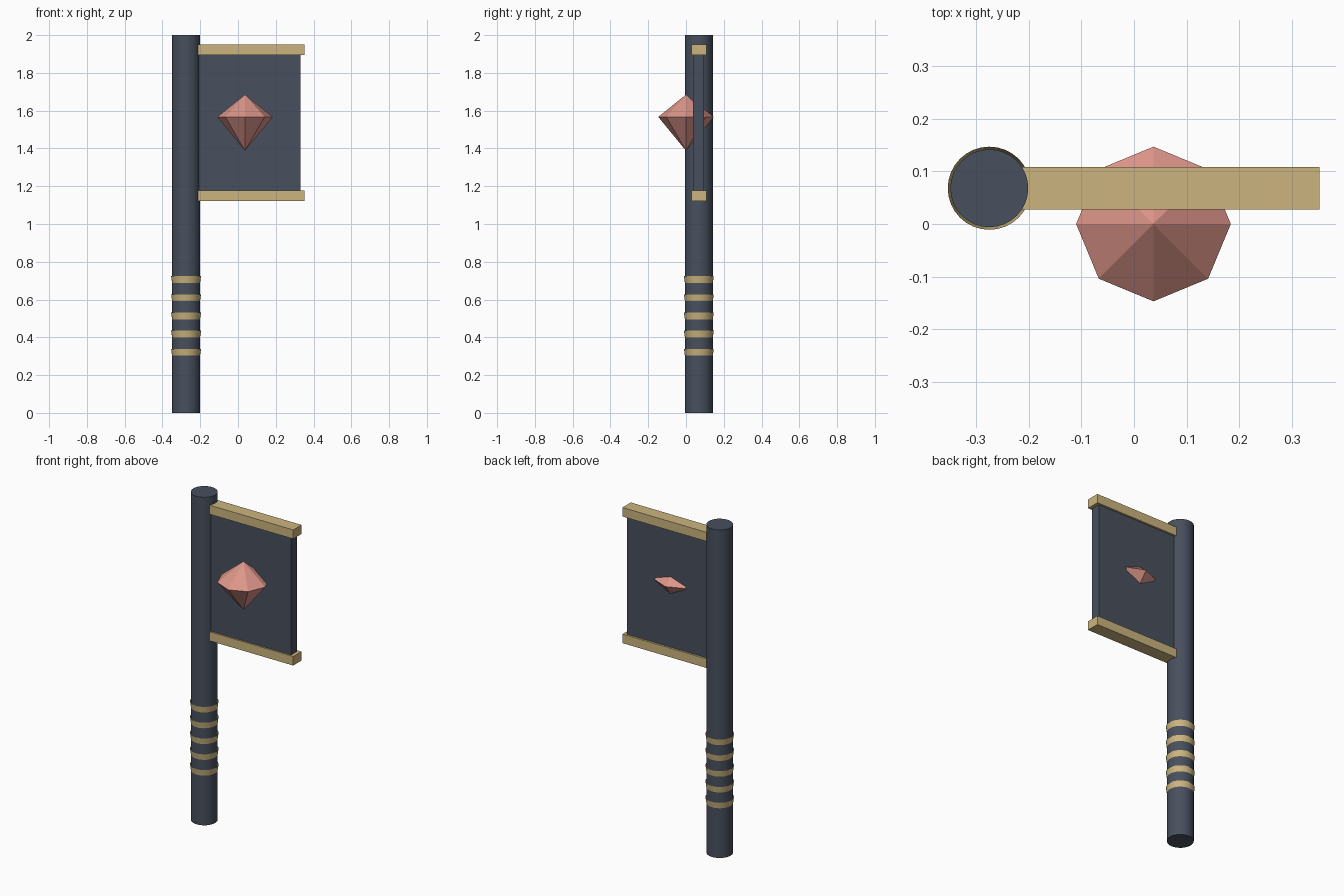
import bpy, bmesh, math
from mathutils import Matrix

default = bpy.data.objects.get("Cube")
if default:
    bpy.data.objects.remove(default, do_unlink=True)


def material(name, rgb):
    m = bpy.data.materials.new(name)
    m.use_nodes = True
    m.diffuse_color = (*rgb, 1)
    m.node_tree.nodes["Principled BSDF"].inputs["Base Color"].default_value = (*rgb, 1)
    return m


slate = material("dark slate", (0.065, 0.08, 0.11))
gold = material("pale gold", (0.60, 0.46, 0.21))
coral = material("coral", (0.72, 0.30, 0.25))


def finish(name, bm, mat, smooth=False):
    mesh = bpy.data.meshes.new(name)
    bm.to_mesh(mesh)
    bm.free()
    mesh.materials.append(mat)
    obj = bpy.data.objects.new(name, mesh)
    bpy.context.collection.objects.link(obj)
    if smooth:
        bpy.ops.object.select_all(action='DESELECT')
        obj.select_set(True)
        bpy.context.view_layer.objects.active = obj
        bpy.ops.object.shade_smooth_by_angle(angle=math.radians(30))
    return obj


def frustum(name, x, y, z0, z1, r0, r1, mat, sides=32, caps=True, smooth=True):
    bm = bmesh.new()
    bmesh.ops.create_cone(bm, cap_ends=caps, segments=sides, radius1=r0, radius2=r1,
                          depth=z1 - z0, matrix=Matrix.Translation((x, y, (z0 + z1) / 2)))
    return finish(name, bm, mat, smooth)


def box(name, low, high, mat):
    bm = bmesh.new()
    size = [b - a for a, b in zip(low, high)]
    mid = [(a + b) / 2 for a, b in zip(low, high)]
    bmesh.ops.create_cube(bm, size=1, matrix=Matrix.Translation(mid) @ Matrix.Diagonal((*size, 1)))
    return finish(name, bm, mat)


# Pole with five flared, open grip bands
POLE_X, POLE_Y, POLE_R = -0.275, 0.068, 0.074
frustum("pole", POLE_X, POLE_Y, 0, 2, POLE_R, POLE_R, slate)
for i in range(5):
    z = 0.303 + i * 0.0963
    frustum(f"grip_band_{i + 1}", POLE_X, POLE_Y, z, z + 0.036,
            POLE_R, 0.079, gold, caps=False)

# Banner panel between two rails
box("banner_panel", (-0.25, 0.038, 1.15), (0.332, 0.096, 1.92), slate)
for name, z in (("lower_rail", 1.123), ("upper_rail", 1.895)):
    box(name, (-0.25, 0.028, z), (0.353, 0.108, z + 0.055), gold)

# Eight-sided gem set through the panel
bm = bmesh.new()
GEM_X, GEM_R, GIRDLE = 0.037, 0.147, 1.567
girdle = [bm.verts.new((GEM_X + GEM_R * math.cos(a), GEM_R * math.sin(a), GIRDLE))
          for a in (k * math.pi / 4 for k in range(8))]
for tip_z in (1.685, 1.388):
    tip = bm.verts.new((GEM_X, 0, tip_z))
    for k in range(8):
        bm.faces.new((girdle[k], girdle[(k + 1) % 8], tip))
bmesh.ops.recalc_face_normals(bm, faces=bm.faces)
finish("gem", bm, coral)
